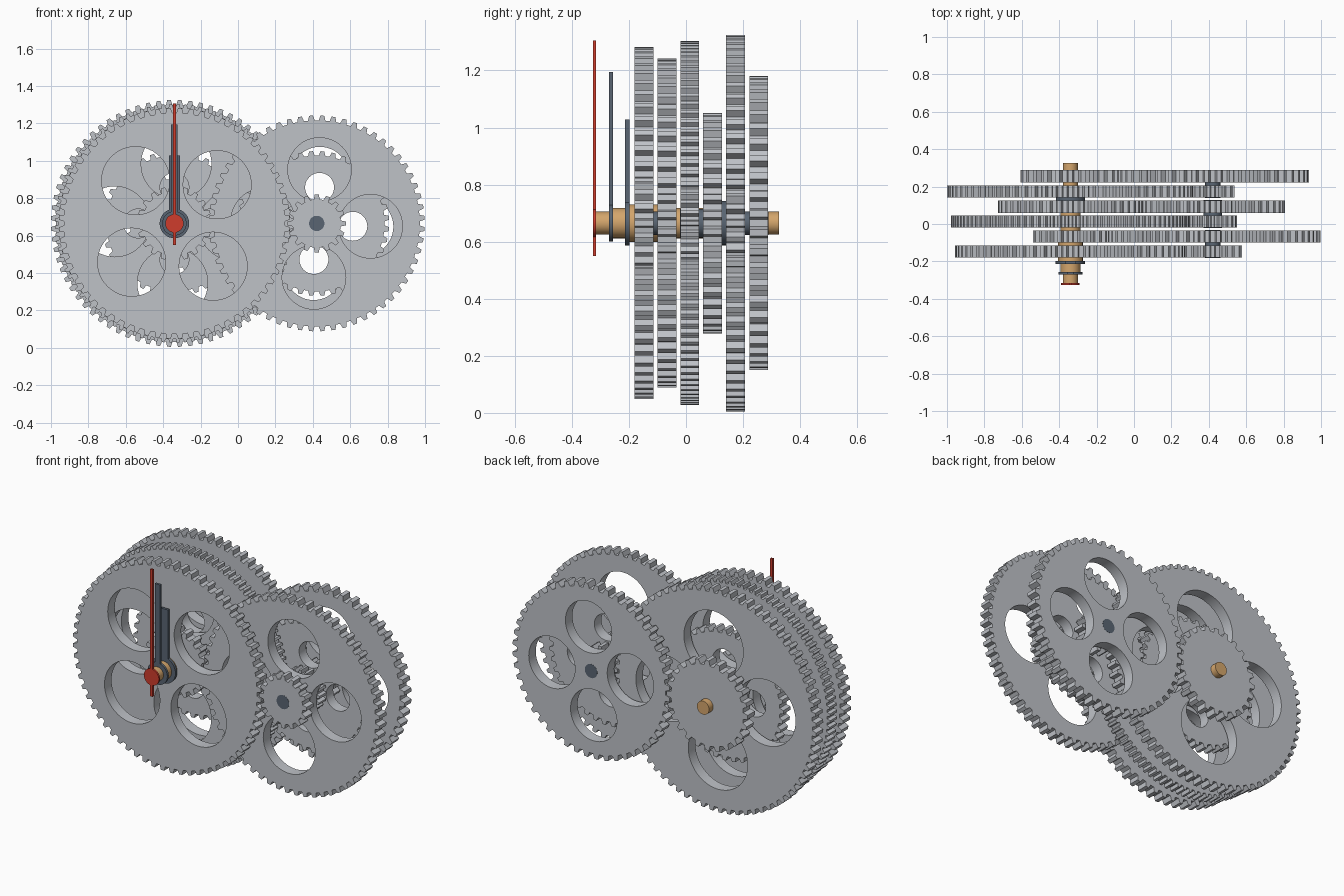
import bpy, bmesh
from math import sin, cos, pi, acos, radians
from mathutils import Matrix

cube = bpy.data.objects.get("Cube")
if cube:
    bpy.data.objects.remove(cube, do_unlink=True)


def material(name, rgb):
    m = bpy.data.materials.new(name)
    m.use_nodes = True
    m.diffuse_color = (*rgb, 1)
    m.node_tree.nodes["Principled BSDF"].inputs["Base Color"].default_value = (*rgb, 1)
    return m


GREY = material("gear grey", (0.52, 0.54, 0.575))
STEEL = material("dark steel", (0.10, 0.13, 0.17))
BRASS = material("brass", (0.66, 0.38, 0.15))
RED = material("hand red", (0.62, 0.045, 0.025))

AXLE_Z = 0.665
LEFT_X, RIGHT_X = -0.34, 0.421     # hand axle and counter axle
THICK = 0.066
LAYERS = [-0.147, -0.067, 0.013, 0.093, 0.174, 0.255]


def circle(cx, cy, r, n=48):
    return [(cx + r * cos(2 * pi * i / n), cy + r * sin(2 * pi * i / n)) for i in range(n)]


def plate(name, loops, x, y, thick, mat):
    """Extrude flat outlines (later loops become holes) along the axle."""
    curve = bpy.data.curves.new(name, 'CURVE')
    curve.dimensions, curve.fill_mode, curve.extrude = '2D', 'BOTH', thick / 2
    for loop in loops:
        s = curve.splines.new('POLY')
        s.points.add(len(loop) - 1)
        for p, (px, py) in zip(s.points, loop):
            p.co = (px, py, 0, 1)
        s.use_cyclic_u = True
    tmp = bpy.data.objects.new(name + "_outline", curve)
    bpy.context.collection.objects.link(tmp)
    bpy.context.view_layer.update()
    evaluated = tmp.evaluated_get(bpy.context.evaluated_depsgraph_get())
    mesh = bpy.data.meshes.new_from_object(evaluated)
    bpy.data.objects.remove(tmp, do_unlink=True)

    bm = bmesh.new()
    bm.from_mesh(mesh)
    bmesh.ops.remove_doubles(bm, verts=bm.verts, dist=1e-5)
    bmesh.ops.transform(bm, matrix=Matrix.Translation((x, y, AXLE_Z)) @ Matrix.Rotation(pi / 2, 4, 'X'),
                        verts=bm.verts)
    bmesh.ops.recalc_face_normals(bm, faces=bm.faces)
    for f in bm.faces:
        f.smooth = True
    for e in bm.edges:
        e.smooth = e.calc_face_angle(pi) < radians(25)
    bm.to_mesh(mesh)
    bm.free()
    mesh.name = name
    mesh.materials.clear()
    mesh.materials.append(mat)
    ob = bpy.data.objects.new(name, mesh)
    bpy.context.collection.objects.link(ob)
    return ob


def gear(name, x, y, radius, teeth, depth, phase=0.0, hole_turn=None, hole_size=0.295):
    step = 2 * pi / teeth
    outline = []
    for i in range(teeth):
        for offset, r in ((-.31, radius - depth), (-.17, radius), (.17, radius), (.31, radius - depth)):
            a = phase + (i + offset) * step
            outline.append((r * cos(a), r * sin(a)))
    loops = [outline]
    if hole_turn is not None:
        for k in range(4):
            a = phase + hole_turn + k * pi / 2
            loops.append(circle(radius / 2 * cos(a), radius / 2 * sin(a), radius * hole_size))
    plate(name, loops, x, y, THICK, GREY)


# Gear pairs: large on left axle?, radius, teeth, pinion radius, pinion teeth, tooth depth
PAIRS = [
    (True, 0.617, 64, 0.156, 16, 0.026),
    (False, 0.577, 60, 0.200, 20, 0.026),
    (True, 0.638, 100, 0.129, 20, 0.019),
    (False, 0.387, 40, 0.387, 40, 0.024),
    (True, 0.660, 72, 0.116, 12, 0.026),
    (False, 0.516, 48, 0.267, 24, 0.029),
]
for i, (on_left, big, teeth, small, small_teeth, depth) in enumerate(PAIRS):
    equal = big == small
    big_x, small_x = (LEFT_X, RIGHT_X) if on_left else (RIGHT_X, LEFT_X)
    size = 0.2 if equal else 0.295
    gear(f"large_gear_{i + 1}", big_x, LAYERS[i], big, teeth, depth,
         -pi / teeth, pi / 4 if i == 0 else 0, size)
    gear(f"small_gear_{i + 1}", small_x, LAYERS[i], small, small_teeth, depth,
         0, 0 if equal else None, size)


def rod(name, x, y0, y1, r, mat):
    plate(name, [circle(0, 0, r, 32)], x, (y0 + y1) / 2, y1 - y0, mat)


# Brass main shaft with nested tubes
rod("main_shaft", LEFT_X, -0.317, 0.326, 0.040, BRASS)
rod("minute_tube", LEFT_X, -0.262, 0.06, 0.053, BRASS)
rod("hour_tube", LEFT_X, -0.206, -0.10, 0.066, BRASS)
rod("main_collar", LEFT_X, LAYERS[3], LAYERS[4], 0.078, STEEL)

# Steel arbors joining neighbouring gears on the counter axle
for i, r in ((0, 0.041), (2, 0.050), (4, 0.041)):
    rod(f"counter_arbor_{i // 2 + 1}", RIGHT_X,
        LAYERS[i] - THICK / 2 - 0.001, LAYERS[i + 1] + THICK / 2 + 0.001, r, STEEL)


# Hands: round hub with a straight bar and optional tail
def hand(name, y, hub, half_width, tip, tail, thick, mat):
    start = acos(half_width / hub)
    end = -start if tail else -radians(86)
    right = [(half_width, tip)]
    for k in range(25):
        a = start + (end - start) * k / 24
        right.append((hub * cos(a), hub * sin(a)))
    if tail:
        right.append((half_width, -tail))
    plate(name, [right + [(-px, pz) for px, pz in reversed(right)]], LEFT_X, y, thick, mat)


hand("hour_hand", -0.206, 0.079, 0.030, 0.363, 0, 0.015, STEEL)
hand("minute_hand", -0.263, 0.065, 0.017, 0.53, 0, 0.014, STEEL)
hand("second_hand", -0.321, 0.049, 0.008, 0.64, 0.115, 0.011, RED)
